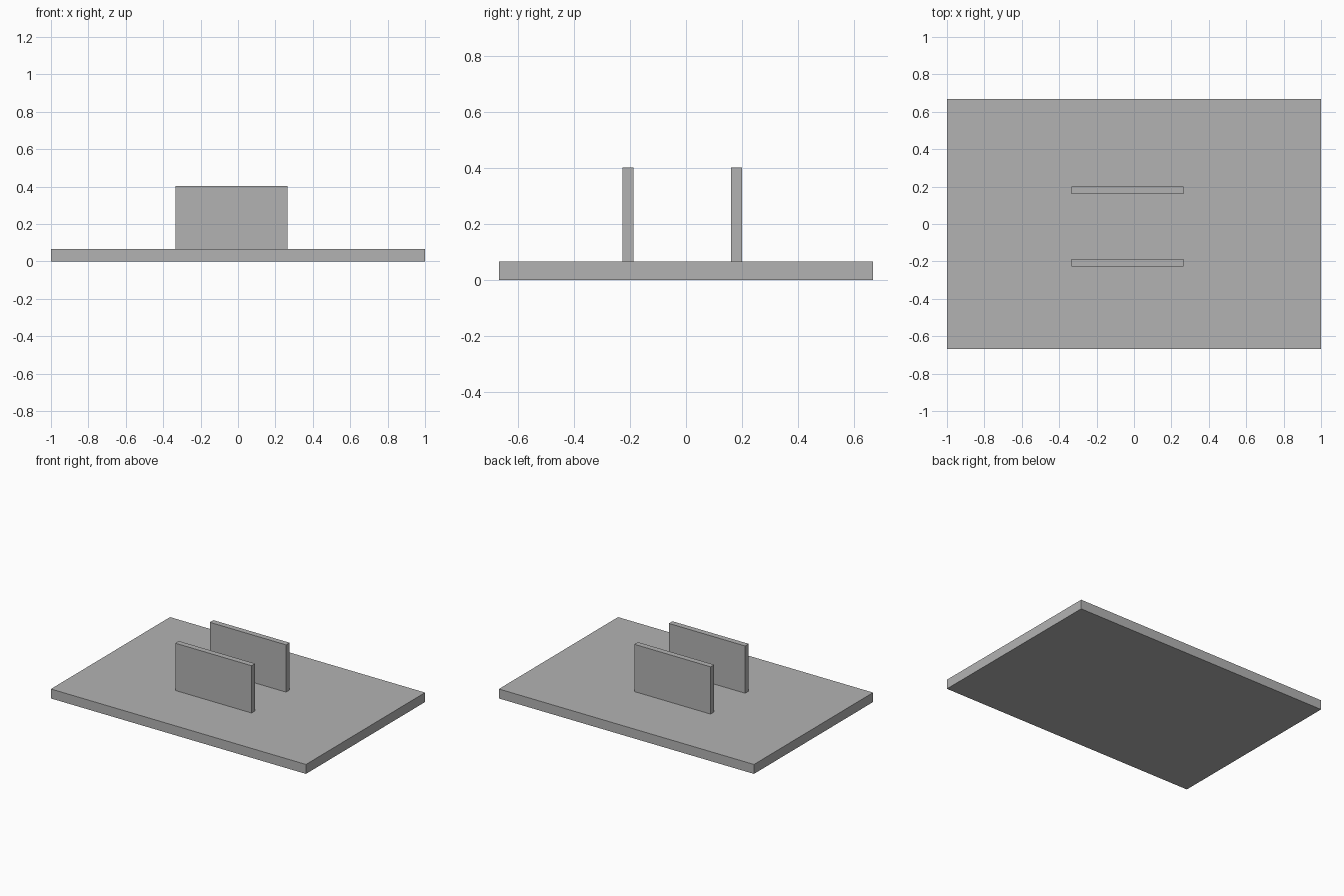
import bpy

# Remove the default cube
cube = bpy.data.objects.get("Cube")
if cube:
    bpy.data.objects.remove(cube, do_unlink=True)

# Single grey material
GREY = (0.45, 0.45, 0.45, 1)
grey = bpy.data.materials.new("plain grey")
grey.use_nodes = True
grey.diffuse_color = GREY
grey.node_tree.nodes["Principled BSDF"].inputs["Base Color"].default_value = GREY


def box(name, low, high):
    """Axis-aligned box between two corners."""
    centre = [(a + b) / 2 for a, b in zip(low, high)]
    bpy.ops.mesh.primitive_cube_add(size=1, location=centre)
    obj = bpy.context.object
    obj.name = name
    obj.scale = [b - a for a, b in zip(low, high)]
    bpy.ops.object.transform_apply(location=False, rotation=False, scale=True)
    obj.data.materials.append(grey)
    return obj


BASE_TOP = 0.067
PLATE_THICKNESS = 0.04

# Base slab
box("base_slab", (-1, -0.667, 0), (1, 0.667, BASE_TOP))

# Two upright plates standing on the slab
for name, y in (("front_plate", -0.227), ("back_plate", 0.16)):
    box(name, (-0.333, y, BASE_TOP), (0.265, y + PLATE_THICKNESS, 0.402))
